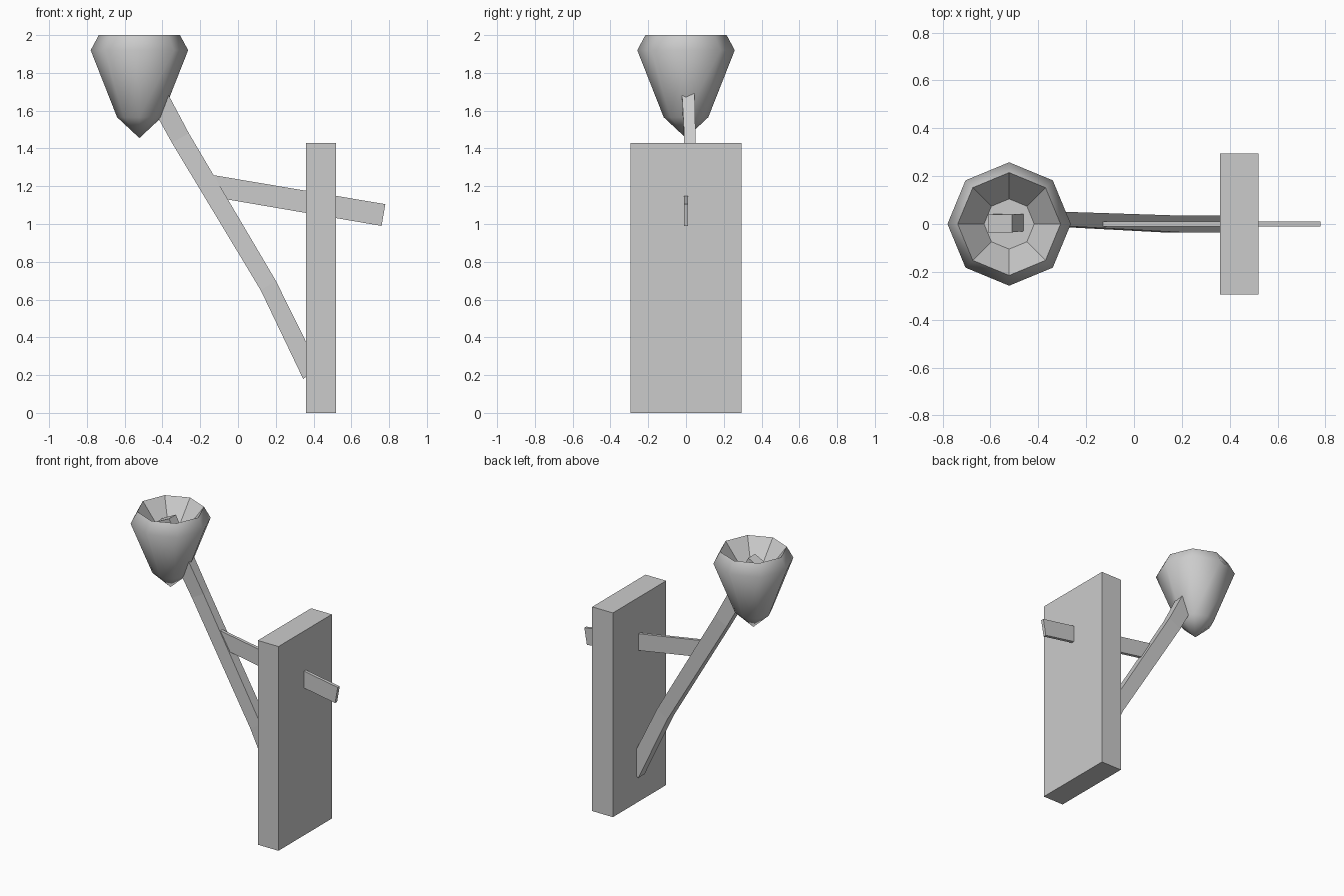
import bpy, bmesh
from math import cos, sin, pi

if "Cube" in bpy.data.objects:
    bpy.data.objects.remove(bpy.data.objects["Cube"])


def make_object(name, bm):
    bmesh.ops.recalc_face_normals(bm, faces=bm.faces)
    me = bpy.data.meshes.new(name)
    bm.to_mesh(me)
    bm.free()
    ob = bpy.data.objects.new(name, me)
    bpy.context.collection.objects.link(ob)
    return ob


def beam(name, sections):
    """Loft of four-cornered sections: lower (x, z), upper (x, z), (y min, y max)."""
    bm = bmesh.new()
    rings = []
    for (x0, z0), (x1, z1), (ya, yb) in sections:
        rings.append([bm.verts.new(p) for p in
                      ((x0, ya, z0), (x1, ya, z1), (x1, yb, z1), (x0, yb, z0))])
    for a, b in zip(rings, rings[1:]):
        for i in range(4):
            j = (i + 1) % 4
            bm.faces.new((a[i], a[j], b[j], b[i]))
    bm.faces.new(rings[0])
    bm.faces.new(rings[-1])
    return make_object(name, bm)


def cup(name, cx, sides, profile, tip_z, smooth_rings):
    """Closed lathe from an outer tip, over the rim, down to a flat floor."""
    bm = bmesh.new()
    tip = bm.verts.new((cx, 0, tip_z))
    rings = [[bm.verts.new((cx + r * cos(2 * pi * i / sides),
                            r * sin(2 * pi * i / sides), z))
              for i in range(sides)] for r, z in profile]
    for i in range(sides):
        j = (i + 1) % sides
        bm.faces.new((tip, rings[0][j], rings[0][i])).smooth = True
        for k, (a, b) in enumerate(zip(rings, rings[1:])):
            bm.faces.new((a[i], a[j], b[j], b[i])).smooth = k < smooth_rings
    bm.faces.new(rings[-1])
    # crisp rim between smooth outside and faceted inside
    for i in range(sides):
        e = bm.edges.get((rings[smooth_rings][i], rings[smooth_rings][(i + 1) % sides]))
        e.smooth = False
    return make_object(name, bm)


# Wall plate
beam("wall_plate", [((0.36, 0.0), (0.52, 0.0), (-0.295, 0.295)),
                    ((0.36, 1.43), (0.52, 1.43), (-0.295, 0.295))])

# Slightly crooked diagonal arm, its end poking up inside the cup
beam("diagonal_arm", [((0.345, 0.18), (0.43, 0.235), (-0.035, 0.035)),
                      ((0.12, 0.65), (0.20, 0.70), (-0.035, 0.035)),
                      ((-0.35, 1.43), (-0.26, 1.48), (-0.01, 0.05)),
                      ((-0.61, 1.90), (-0.51, 1.95), (-0.035, 0.04))])

# Thin crossbar through the plate
beam("crossbar", [((-0.08, 1.134), (-0.15, 1.262), (-0.011, 0.011)),
                  ((0.76, 0.99), (0.78, 1.105), (-0.011, 0.011))])

# Eight-sided torch cup
cup("torch_cup", -0.522, 8,
    [(0.118, 1.565), (0.258, 1.92), (0.215, 2.0), (0.105, 1.86)], 1.455, 2)
